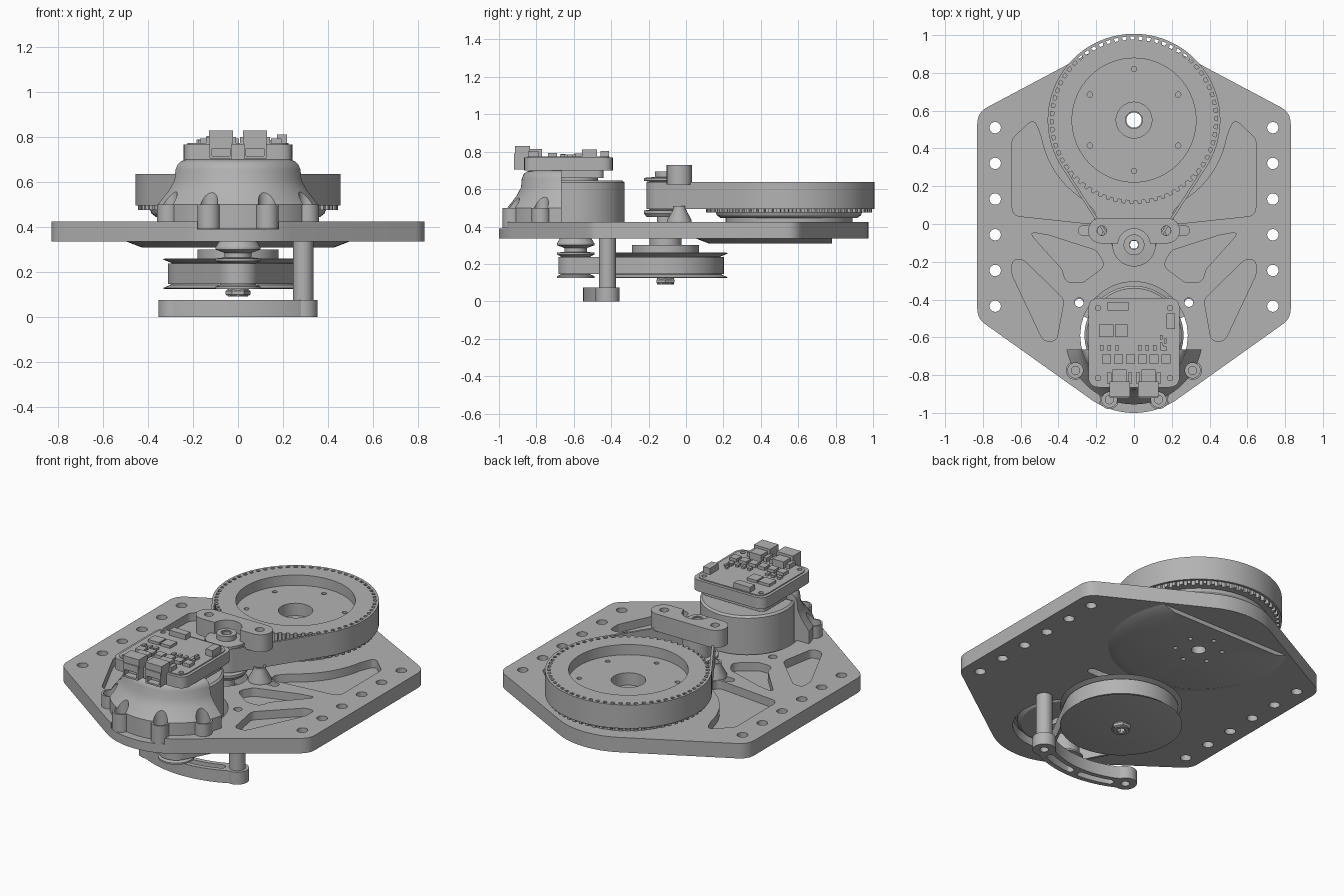
import bpy, bmesh, math
from math import sin, cos, pi, radians
from mathutils import Vector

if "Cube" in bpy.data.objects:
    bpy.data.objects.remove(bpy.data.objects["Cube"])

GREY = (0.45, 0.45, 0.45, 1)
metal = bpy.data.materials.new("light_grey")
metal.use_nodes = True
metal.diffuse_color = GREY
metal.node_tree.nodes["Principled BSDF"].inputs["Base Color"].default_value = GREY


# ---- helpers ----
def finish(name, bm):
    bmesh.ops.recalc_face_normals(bm, faces=bm.faces)
    me = bpy.data.meshes.new(name)
    bm.to_mesh(me)
    bm.free()
    me.materials.append(metal)
    ob = bpy.data.objects.new(name, me)
    bpy.context.collection.objects.link(ob)
    return ob


def prism(name, outline, z0, z1):
    bm = bmesh.new()
    face = bm.faces.new([bm.verts.new((x, y, z0)) for x, y in outline])
    new = bmesh.ops.extrude_face_region(bm, geom=[face])["geom"]
    bmesh.ops.translate(bm, vec=(0, 0, z1 - z0),
                        verts=[v for v in new if isinstance(v, bmesh.types.BMVert)])
    return finish(name, bm)


def skin(name, loops):
    """Closed ring of quads through a cyclic list of equal point loops."""
    bm = bmesh.new()
    rings = [[bm.verts.new(p) for p in loop] for loop in loops]
    n = len(rings[0])
    for a, b in zip(rings, rings[1:] + rings[:1]):
        for i in range(n):
            j = (i + 1) % n
            bm.faces.new((a[i], a[j], b[j], b[i]))
    return finish(name, bm)


def lathe(name, profile, y, bore=0.0, seg=72):
    """Turn (radius, z) points about a vertical axis at x = 0."""
    if bore:
        full = [(bore, profile[0][1])] + profile + [(bore, profile[-1][1])]
        return skin(name, [[(r * cos(2 * pi * i / seg), y + r * sin(2 * pi * i / seg), z)
                            for i in range(seg)] for r, z in full])
    bm = bmesh.new()
    rings = [[bm.verts.new((r * cos(2 * pi * i / seg), y + r * sin(2 * pi * i / seg), z))
              for i in range(seg)] for r, z in profile]
    for a, b in zip(rings, rings[1:]):
        for i in range(seg):
            j = (i + 1) % seg
            bm.faces.new((a[i], a[j], b[j], b[i]))
    bm.faces.new(rings[0])
    bm.faces.new(rings[-1])
    return finish(name, bm)


def arc(x, y, r, a0, a1, n=24):
    return [(x + r * cos(radians(a0 + (a1 - a0) * i / n)),
             y + r * sin(radians(a0 + (a1 - a0) * i / n))) for i in range(n + 1)]


def circle(x, y, r, n=32):
    return arc(x, y, r, 0, 360, n)[:-1]


def rect(x, y, w, h):
    return [(x - w / 2, y - h / 2), (x + w / 2, y - h / 2),
            (x + w / 2, y + h / 2), (x - w / 2, y + h / 2)]


def capsule(x0, x1, y, r):
    return arc(x1, y, r, -90, 90, 12) + arc(x0, y, r, 90, 270, 12)


def arc_slot(y, R, a0, a1, w):
    e0 = (R * cos(radians(a0)), y + R * sin(radians(a0)))
    e1 = (R * cos(radians(a1)), y + R * sin(radians(a1)))
    return (arc(0, y, R + w, a0, a1) + arc(*e1, w, a1, a1 + 180, 8)[1:-1]
            + arc(0, y, R - w, a1, a0) + arc(*e0, w, a0 + 180, a0 + 360, 8)[1:-1])


def rounded(pts, r):
    out = []
    for i, p in enumerate(pts):
        p, a, b = Vector(p), Vector(pts[i - 1]), Vector(pts[(i + 1) % len(pts)])
        turn = (p - a).angle(b - p)
        if turn < 0.3:
            out.append(tuple(p))
            continue
        d = min(r * math.tan(turn / 2), 0.45 * (a - p).length, 0.45 * (b - p).length)
        s, e = p + (a - p).normalized() * d, p + (b - p).normalized() * d
        for k in range(7):
            t = k / 6
            out.append(tuple(s * (1 - t) ** 2 + p * 2 * t * (1 - t) + e * t * t))
    return out


def flip(pts):
    return [(-x, y) for x, y in reversed(pts)]


def combine(ob, tools, op="DIFFERENCE"):
    for tool in tools:
        mod = ob.modifiers.new("bool", "BOOLEAN")
        mod.operation, mod.solver, mod.object = op, "EXACT", tool
        bpy.context.view_layer.objects.active = ob
        bpy.ops.object.modifier_apply(modifier=mod.name)
        bpy.data.objects.remove(tool)
    return ob


def drill(points, r, z0, z1):
    return [prism("cutter", circle(x, y, r), z0, z1) for x, y in points]


def belt(name, y1, r1, y2, r2, z0, z1, t):
    a = math.degrees(math.asin((r1 - r2) / (y1 - y2)))
    def loop(d, z):
        pts = arc(0, y1, r1 - d, -a, 180 + a, 64) + arc(0, y2, r2 - d, 180 + a, 360 - a, 32)
        return [(x, y, z) for x, y in pts]
    return skin(name, [loop(0, z0), loop(0, z1), loop(t, z1), loop(t, z0)])


BIG, MID, MOTOR = 0.55, -0.11, -0.59      # axis positions along y
sixth = [90 + 60 * k for k in range(6)]

# ---- base plate with holes and blind pockets ----
outline = rounded([(0.83, -0.5), (0.83, 0.59)] + arc(0, BIG, 0.425, 62, 118)
                  + [(-0.83, 0.59), (-0.83, -0.5)] + arc(0, -0.6, 0.4, 234, 306), 0.1)
plate = prism("base_plate", outline, 0.335, 0.425)
cutters = drill([(s * 0.735, 0.51 - 0.189 * k) for s in (-1, 1) for k in range(6)], 0.03, 0.3, 0.5)
cutters += drill([(-0.29, -0.415), (0.29, -0.415)], 0.024, 0.3, 0.5)
cutters += drill([(0, MOTOR)], 0.285, 0.3, 0.5) + drill([(0, MID)], 0.115, 0.3, 0.5)
cutters += drill([(0, BIG)], 0.045, 0.3, 0.5)
pockets = [
    [(0.645, 0.045), (0.645, 0.45), (0.53, 0.56)] + arc(0, BIG, 0.5, -10, -58, 10)
    + [(0.2, 0.06), (0.22, 0.0)],
    [(0.56, -0.04), (0.45, -0.06), (0.2, -0.14), (0.15, -0.22), (0.27, -0.31), (0.36, -0.31), (0.38, -0.24)],
    [(0.645, -0.19), (0.585, -0.19), (0.37, -0.4), (0.41, -0.62), (0.48, -0.62), (0.645, -0.27)],
]
for pocket in pockets:
    shape = rounded(pocket, 0.05)
    cutters += [prism("cutter", s, 0.375, 0.5) for s in (shape, flip(shape))]
for x0, x1 in ((0.17, 0.27), (-0.27, -0.17)):
    cutters.append(prism("cutter", capsule(x0, x1, -0.035, 0.025), 0.3, 0.5))
cutters.append(prism("cutter", rect(0, -0.95, 0.36, 0.2), 0.39, 0.5))
combine(plate, cutters)

# ---- clipped output disc under the plate ----
disc = lathe("output_disc", [(0.43, 0.31), (0.495, 0.335)], BIG, 0.04)
combine(disc, [prism("cutter", rect(0, 1.08, 1.4, 0.6), 0.2, 0.336)]
        + drill([(0.13 * cos(radians(a)), BIG + 0.13 * sin(radians(a))) for a in sixth], 0.012, 0.2, 0.334))

# ---- large toothed pulley ----
lathe("pulley_boss", [(0.34, 0.42), (0.34, 0.455)], BIG, 0.045)
lathe("pulley_lower_flange", [(0.365, 0.445), (0.385, 0.46), (0.4, 0.5)], BIG, 0.045)
teeth = 64
gear = []
for k in range(teeth):
    for step, r in ((0, 0.426), (0.4, 0.426), (0.5, 0.444), (0.9, 0.444)):
        a = 2 * pi * (k + step) / teeth
        gear.append((r * cos(a), BIG + r * sin(a)))
pulley = prism("large_pulley", gear, 0.475, 0.637)
combine(pulley, [prism("cutter", circle(0, BIG, 0.328, 72), 0.575, 0.7)]
        + drill([(0, BIG)], 0.095, 0.5, 0.7) + drill([(0, BIG)], 0.046, 0.4, 0.7)
        + drill([(0.27 * cos(radians(a)), BIG + 0.27 * sin(radians(a))) for a in sixth], 0.014, 0.54, 0.7))
belt("upper_belt", BIG, 0.457, MID, 0.1, 0.495, 0.637, 0.014)

# ---- middle shaft with its upper and lower pulleys ----
lathe("middle_shaft", [(0.045, 0.09), (0.045, 0.69)], MID, 0.024)
lathe("shaft_nut", [(0.05, 0.095), (0.055, 0.1), (0.055, 0.115), (0.04, 0.13)], MID, 0.024, 6)
lathe("upper_small_pulley", [(0.1, 0.45), (0.115, 0.47), (0.115, 0.485), (0.085, 0.49), (0.085, 0.64),
                             (0.115, 0.645), (0.115, 0.66), (0.055, 0.665), (0.055, 0.695)], MID, 0.03)
lathe("lower_large_pulley", [(0.325, 0.125), (0.335, 0.128), (0.3, 0.143), (0.295, 0.24), (0.335, 0.256),
                             (0.325, 0.26), (0.18, 0.26), (0.18, 0.3), (0.085, 0.3), (0.085, 0.345)], MID, 0.03)
lathe("lower_motor_pulley", [(0.1, 0.125), (0.1, 0.135), (0.08, 0.143), (0.08, 0.24), (0.1, 0.25), (0.1, 0.26),
                             (0.06, 0.265), (0.06, 0.285), (0.1, 0.3), (0.1, 0.31), (0.07, 0.36)], MOTOR, 0.025)
belt("lower_belt", MID, 0.312, MOTOR, 0.092, 0.147, 0.238, 0.014)

# ---- belt tensioner bridge and its standoffs ----
bridge = prism("tensioner_bridge", capsule(-0.175, 0.175, -0.035, 0.068), 0.625, 0.73)
combine(bridge, drill([(0, MID)], 0.085, 0.6, 0.8) + drill([(-0.17, -0.035), (0.17, -0.035)], 0.025, 0.6, 0.8))
for side, x in (("left", 0.17), ("right", -0.17)):
    cone = lathe(side + "_tensioner_standoff", [(0.065, 0.42), (0.065, 0.435), (0.035, 0.49), (0.035, 0.51)],
                 -0.035, 0.024, 32)
    cone.location.x = x

# ---- curved arm and post below the plate ----
arm = prism("lower_arm", arc_slot(0.066, 0.566, -120.8, -59.2, 0.05), 0, 0.075)
combine(arm, [prism("end", circle(s * 0.29, -0.42, 0.064), 0, 0.075) for s in (-1, 1)], "UNION")
combine(arm, [prism("cutter", arc_slot(0.066, 0.566, a, a + 18, 0.022), -0.1, 0.2) for a in (-112, -86)]
        + drill([(-0.29, -0.42), (0.29, -0.42)], 0.024, -0.1, 0.2))
post = lathe("arm_post", [(0.045, 0.07), (0.045, 0.34)], -0.42, 0.024, 32)
post.location.x = 0.29

# ---- motor and scalloped front mount ----
lathe("motor_can", [(0.24, 0.35), (0.262, 0.365), (0.262, 0.635), (0.25, 0.645), (0.12, 0.645), (0.12, 0.67)], MOTOR)
bolts = [(s * x, y) for s in (-1, 1) for x, y in ((0.31, -0.775), (0.13, -0.93))]
mount = lathe("motor_mount", [(0.365, 0.392), (0.365, 0.5), (0.315, 0.565), (0.292, 0.61), (0.288, 0.655),
                              (0.278, 0.68), (0.262, 0.694), (0.24, 0.7)], MOTOR)
combine(mount, [prism("foot", circle(x, y, 0.05), 0.392, 0.5) for x, y in bolts], "UNION")
combine(mount, [prism("cutter", rect(0, -0.265, 1, 0.8), 0.3, 0.8),
                prism("cutter", circle(0, MOTOR, 0.268, 64), 0.3, 0.655)]
        + drill(bolts, 0.04, 0.44, 0.8) + drill(bolts, 0.022, 0.3, 0.8))
prism("board_bracket", rounded(rect(0, -0.57, 0.42, 0.26), 0.04), 0.66, 0.705)

# ---- circuit board tray and components ----
tray = prism("board_tray", rounded(rect(0, -0.628, 0.484, 0.474), 0.06), 0.7, 0.768)
combine(tray, drill([(sx * 0.19, -0.63 + sy * 0.185) for sx in (-1, 1) for sy in (-1, 1)], 0.014, 0.74, 0.8))
board = prism("circuit_board", rounded(rect(0, -0.628, 0.45, 0.44), 0.06), 0.76, 0.774)
combine(board, drill([(sx * 0.19, -0.63 + sy * 0.185) for sx in (-1, 1) for sy in (-1, 1)], 0.014, 0.7, 0.8))
for name, x, y, w, h, top in (("large_chip", -0.147, -0.565, 0.075, 0.065, 0.79),
                              ("square_chip", -0.068, -0.565, 0.065, 0.065, 0.79),
                              ("long_connector", -0.085, -0.435, 0.11, 0.045, 0.805),
                              ("side_connector", 0.195, -0.515, 0.045, 0.08, 0.812)):
    prism(name, rect(x, y, w, h), 0.77, top)
for k in range(6):
    prism("driver_chip", rect(-0.145 + 0.063 * k, -0.715, 0.048, 0.048), 0.77, 0.793)
for k in range(9):
    if k not in (3, 4):
        prism("small_part", rect(-0.17 + 0.04 * k, -0.655, 0.018, 0.028), 0.77, 0.787)
for k in range(4):
    prism("tiny_part", rect(0.145 + 0.02 * (k % 2), -0.6 - 0.02 * k, 0.014, 0.025), 0.77, 0.785)

# front sockets, each an open box with a wider top
for side, x in (("left", 0.076), ("right", -0.076)):
    socket = prism(side + "_socket", rect(x, -0.878, 0.1, 0.085), 0.705, 0.79)
    combine(socket, [prism("cutter", rect(x, -0.91, 0.08, 0.06), 0.715, 0.75)])
    prism(side + "_socket_top", rect(x, -0.875, 0.108, 0.08), 0.772, 0.83)
    prism(side + "_socket_body", rect(x, -0.805, 0.075, 0.07), 0.77, 0.815)
    for s in (-1, 1):
        prism(side + "_socket_wing", rect(x + s * 0.055, -0.815, 0.022, 0.06), 0.77, 0.8)

# ---- smooth round walls, keep sharp edges ----
for ob in bpy.context.scene.objects:
    ob.select_set(ob.type == "MESH")
bpy.context.view_layer.objects.active = plate
bpy.ops.object.shade_smooth_by_angle(angle=radians(30))
